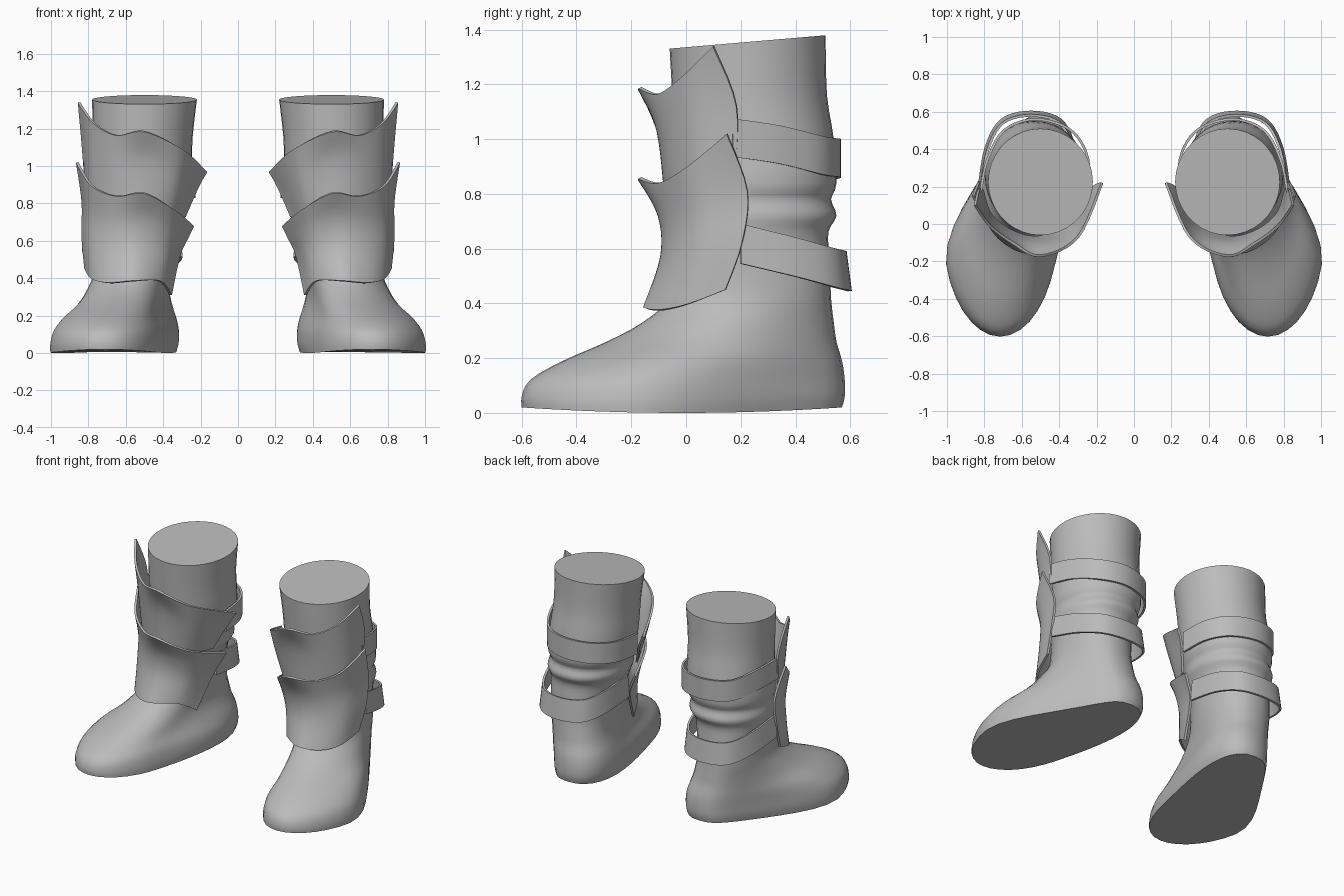
import bpy, bmesh, math

cube = bpy.data.objects.get("Cube")
if cube:
    bpy.data.objects.remove(cube)

leather = bpy.data.materials.new("plain_grey")
leather.use_nodes = True
GREY = (0.5, 0.5, 0.5, 1)
leather.diffuse_color = GREY
leather.node_tree.nodes["Principled BSDF"].inputs["Base Color"].default_value = GREY


def spline(points, steps):
    """Smooth curve through tuples of any length."""
    result = []
    last = len(points) - 1
    for i in range(last):
        before, start = points[max(i - 1, 0)], points[i]
        end, after = points[i + 1], points[min(i + 2, last)]
        for k in range(steps):
            t = k / steps
            result.append(tuple(
                b + t * (c - a) / 2
                + t * t * (a - 2.5 * b + 2 * c - d / 2)
                + t ** 3 * (1.5 * (b - c) + (d - a) / 2)
                for a, b, c, d in zip(before, start, end, after)))
    result.append(tuple(points[-1]))
    return result


def make_object(name, rows, closed=False, thickness=0.0):
    """Skin rows of points, optionally closed and capped, or thickened; then mirror."""
    bm = bmesh.new()
    grid = [[bm.verts.new(p) for p in row] for row in rows]
    count = len(grid[0])
    for low, high in zip(grid, grid[1:]):
        for j in range(count if closed else count - 1):
            n = (j + 1) % count
            bm.faces.new((low[j], low[n], high[n], high[j]))
    if closed:
        bm.faces.new(grid[0])
        bm.faces.new(grid[-1])
    bmesh.ops.recalc_face_normals(bm, faces=bm.faces)
    mesh = bpy.data.meshes.new(name)
    bm.to_mesh(mesh)
    bm.free()
    mesh.materials.append(leather)
    obj = bpy.data.objects.new(name, mesh)
    bpy.context.collection.objects.link(obj)
    bpy.ops.object.select_all(action='DESELECT')
    obj.select_set(True)
    bpy.context.view_layer.objects.active = obj
    if thickness:
        solid = obj.modifiers.new("thickness", 'SOLIDIFY')
        solid.thickness = thickness
        solid.offset = 0
        bpy.ops.object.modifier_apply(modifier=solid.name)
    bpy.ops.object.shade_smooth_by_angle(angle=math.radians(42))
    obj.modifiers.new("other_boot", 'MIRROR').use_mirror_merge = False
    return obj


# Boot body: height, front y, back y, front x, back x, front and back half width
SECTIONS = [
    (0, -.6, .57, .715, .5, .31, .235),
    (.05, -.6, .58, .715, .495, .31, .25),
    (.12, -.57, .58, .71, .495, .295, .255),
    (.19, -.45, .57, .69, .505, .26, .25),
    (.26, -.29, .55, .645, .525, .225, .235),
    (.33, -.16, .54, .61, .54, .21, .22),
    (.42, -.06, .53, .575, .555, .205, .215),
    (.56, -.03, .525, .56, .555, .215, .22),
    (.66, -.03, .52, .55, .55, .235, .235),
    (.72, -.03, .55, .54, .54, .255, .255),
    (.78, -.03, .53, .535, .535, .25, .25),
    (.84, -.03, .55, .53, .53, .268, .268),
    (1, -.04, .54, .515, .52, .268, .268),
    (1.16, -.05, .515, .51, .51, .268, .268),
    (1.355, -.06, .51, .5, .5, .28, .28),
]


def body_ring(section, sides=36):
    z, front, back, x_front, x_back, w_front, w_back = section
    heel_power = .75 + .25 * min(1, z / 1.2)
    ring = []
    for i in range(sides):
        a = math.tau * i / sides
        c, s = math.cos(a), math.sin(a)
        t = min(1, (1 - c) * .7)
        t = t * t * (3 - 2 * t)
        y = (front + back) / 2 + c * (back - front) / 2
        side = math.copysign(abs(s) ** heel_power, s) if c > 0 else s
        x = x_back + (x_front - x_back) * t + side * (w_back + (w_front - w_back) * t)
        lift = .02 * c * c * max(0, 1 - z * 10)
        tilt = .025 * c * max(0, (z - 1.16) / .2)
        ring.append((x, y, z + lift + tilt))
    return ring


make_object("boot_body", [body_ring(s) for s in spline(SECTIONS, 3)], closed=True)


# Shin plates: rows run bottom to top, each from the outer to the inner edge
def plate(name, rows):
    fine = [spline(row, 6) for row in rows]
    columns = [spline(column, 5) for column in zip(*fine)]
    make_object(name, columns, thickness=.014)


plate("lower_shin_plate", [
    [(.815, .145, .45), (.775, 0, .395), (.69, -.1, .375),
     (.56, -.15, .385), (.42, -.06, .385), (.36, .06, .31)],
    [(.83, .205, .62), (.785, .04, .58), (.67, -.06, .56),
     (.53, -.085, .57), (.38, -.01, .54), (.315, .17, .52)],
    [(.83, .225, .81), (.785, .05, .74), (.66, -.06, .7),
     (.51, -.095, .72), (.36, -.02, .66), (.27, .2, .62)],
    [(.86, .15, 1.02), (.78, .0, .895), (.65, -.1, .84),
     (.5, -.17, .855), (.34, -.05, .765), (.24, .21, .68)],
])
plate("upper_shin_plate", [
    [(.81, .18, .86), (.765, .05, .82), (.65, -.04, .78),
     (.51, -.07, .77), (.37, -.01, .73), (.285, .13, .73)],
    [(.83, .185, 1.12), (.775, .03, 1.05), (.65, -.07, 1.01),
     (.5, -.1, 1.03), (.32, -.04, .94), (.215, .2, .89)],
    [(.85, .1, 1.34), (.77, -.01, 1.23), (.65, -.1, 1.165),
     (.5, -.17, 1.185), (.3, -.07, 1.09), (.17, .22, .97)],
])


# Straps: top edge from the outer plate edge round the back to the inner edge
def strap(name, path, width, flare):
    top = spline(path, 5)
    bottom = [(x + (x - .55) * flare, y + (y - .2) * flare, z - width) for x, y, z in top]
    make_object(name, [bottom, top], thickness=.014)


strap("upper_strap", [
    (.82, .17, 1.075), (.785, .34, 1.05), (.695, .5, 1.01), (.53, .56, 1),
    (.35, .51, .99), (.255, .38, .98), (.235, .2, .97)], .14, 0)
strap("lower_strap", [
    (.815, .2, .69), (.78, .4, .64), (.7, .54, .6), (.55, .58, .59),
    (.4, .54, .6), (.33, .4, .63), (.315, .19, .66)], .145, .05)
